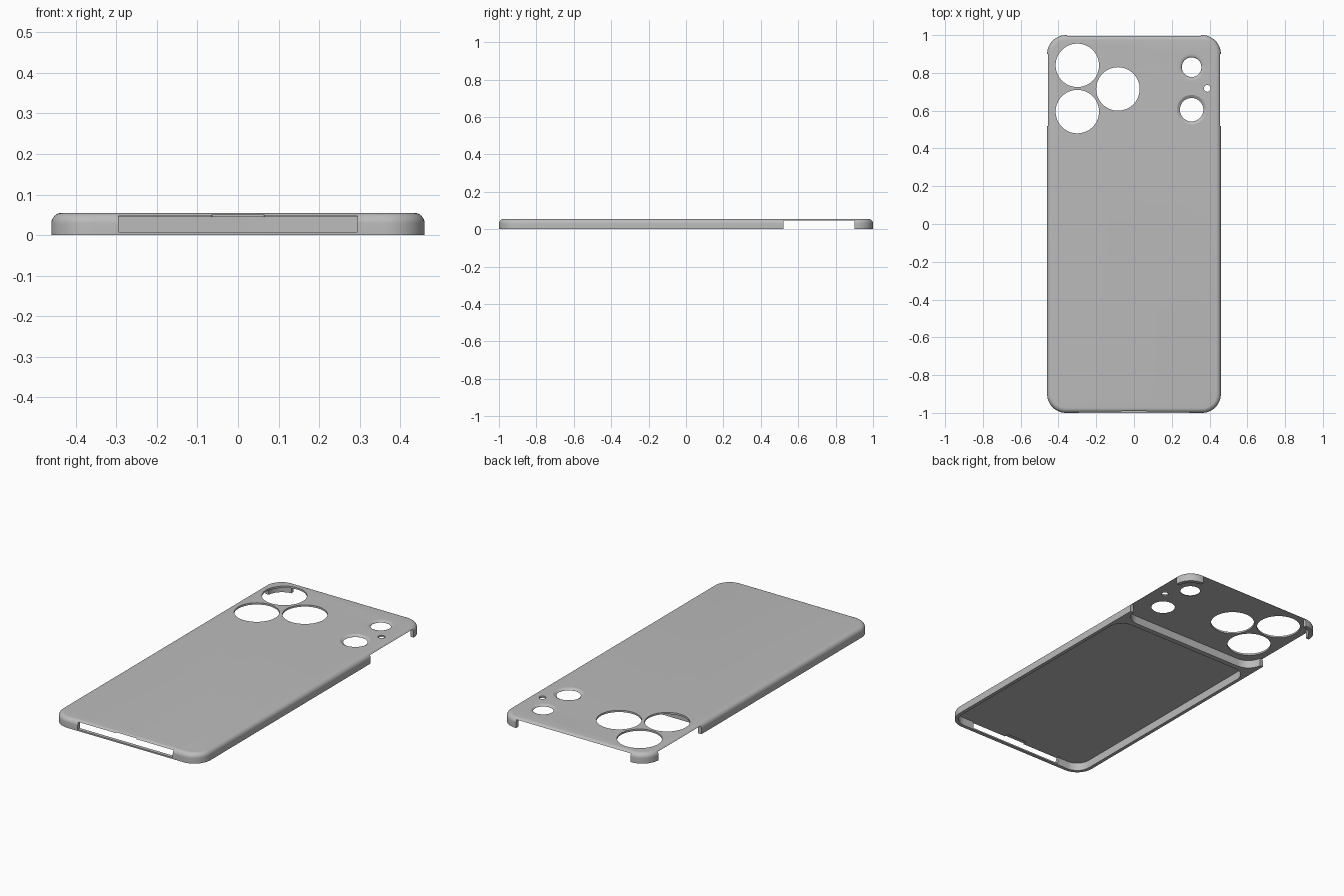
import bpy, bmesh, math

cube = bpy.data.objects.get("Cube")
if cube:
    bpy.data.objects.remove(cube, do_unlink=True)

W, H, T = 0.46, 0.055, 0.02      # half width, height, wall thickness
CEIL = 0.045                     # underside of the back plate

grey = bpy.data.materials.new("mid_grey")
grey.use_nodes = True
colour = (0.5, 0.5, 0.5, 1)
grey.diffuse_color = colour
grey.node_tree.nodes["Principled BSDF"].inputs["Base Color"].default_value = colour


def stack(name, rings):
    """Closed solid through matching rings of points, bottom to top."""
    bm = bmesh.new()
    loops = [[bm.verts.new(p) for p in ring] for ring in rings]
    n = len(loops[0])
    for low, high in zip(loops, loops[1:]):
        for i in range(n):
            j = (i + 1) % n
            bm.faces.new((low[i], low[j], high[j], high[i]))
    bm.faces.new(loops[0][::-1])
    bm.faces.new(loops[-1])
    mesh = bpy.data.meshes.new(name)
    bm.to_mesh(mesh)
    bm.free()
    mesh.materials.append(grey)
    obj = bpy.data.objects.new(name, mesh)
    bpy.context.collection.objects.link(obj)
    return obj


def outline(x0, x1, y0, y1, r, z, steps=12):
    """Rounded rectangle, counter-clockwise."""
    corners = [(x1 - r, y1 - r), (x0 + r, y1 - r), (x0 + r, y0 + r), (x1 - r, y0 + r)]
    return [(cx + r * math.cos((q + k / steps) * math.pi / 2),
             cy + r * math.sin((q + k / steps) * math.pi / 2), z)
            for q, (cx, cy) in enumerate(corners) for k in range(steps + 1)]


def circle(x, y, r, z, n=64):
    return [(x + r * math.cos(math.tau * i / n), y + r * math.sin(math.tau * i / n), z)
            for i in range(n)]


def slab(x0, x1, y0, y1, r, z0, z1):
    return stack("cutter", [outline(x0, x1, y0, y1, r, z) for z in (z0, z1)])


def hole(x, y, profile):
    return stack("cutter", [circle(x, y, r, z) for r, z in profile])


# Outer body with rounded upper edge
F = 0.026
rings = [outline(-W, W, -1, 1, 0.1, 0)]
for k in range(9):
    a = k / 8 * math.pi / 2
    d = F * (1 - math.cos(a))
    rings.append(outline(-W + d, W - d, -1 + d, 1 - d, 0.1 - d, H - F + F * math.sin(a)))
case = stack("phone_case", rings)

inner = W - T
cutters = [
    # Main pocket and camera pocket, leaving a dividing rib
    slab(-inner, inner, -1 + T, 0.41, 0.08, -0.1, CEIL),
    slab(-inner, inner, 0.44, 1 - T, 0.09, -0.1, CEIL),
    # Openings in the sides, back edge and front edge
    slab(-1, 1, 0.52, 0.9, 0.001, -0.2, CEIL),
    slab(-0.355, 0.355, 0.9, 1.2, 0.001, -0.15, CEIL),
    slab(-0.295, 0.295, -1.2, -0.97, 0.001, 0.008, 0.047),
    slab(-0.065, 0.065, -1.2, -0.965, 0.001, 0.02, 0.05),
]

# Three large lens holes
for x, y in ((-0.30, 0.84), (-0.30, 0.595), (-0.085, 0.715)):
    cutters.append(hole(x, y, [(0.115, -0.1), (0.115, 0.1)]))

# Tiny hole, bevelled hole, and softly dished hole
cutters.append(hole(0.388, 0.718, [(0.018, -0.1), (0.018, 0.1)]))
cutters.append(hole(0.305, 0.605, [(0.062, -0.1), (0.062, 0.0455), (0.078, H), (0.078, 0.1)]))
dish = [(0.052, -0.1)]
for k in range(7):
    a = k / 6 * math.pi / 2
    dish.append((0.052 + 0.022 * (1 - math.cos(a)), 0.046 + (H - 0.046) * math.sin(a)))
dish.append((0.074, 0.1))
cutters.append(hole(0.305, 0.83, dish))

# Cut everything and drop the helpers
bpy.context.view_layer.objects.active = case
for c in cutters:
    c.hide_render = True
    mod = case.modifiers.new("cut", 'BOOLEAN')
    mod.operation = 'DIFFERENCE'
    mod.solver = 'EXACT'
    mod.object = c
    bpy.ops.object.modifier_apply(modifier=mod.name)
    bpy.data.objects.remove(c, do_unlink=True)

bpy.ops.object.select_all(action='DESELECT')
case.select_set(True)
bpy.ops.object.shade_smooth_by_angle(angle=math.radians(30))
